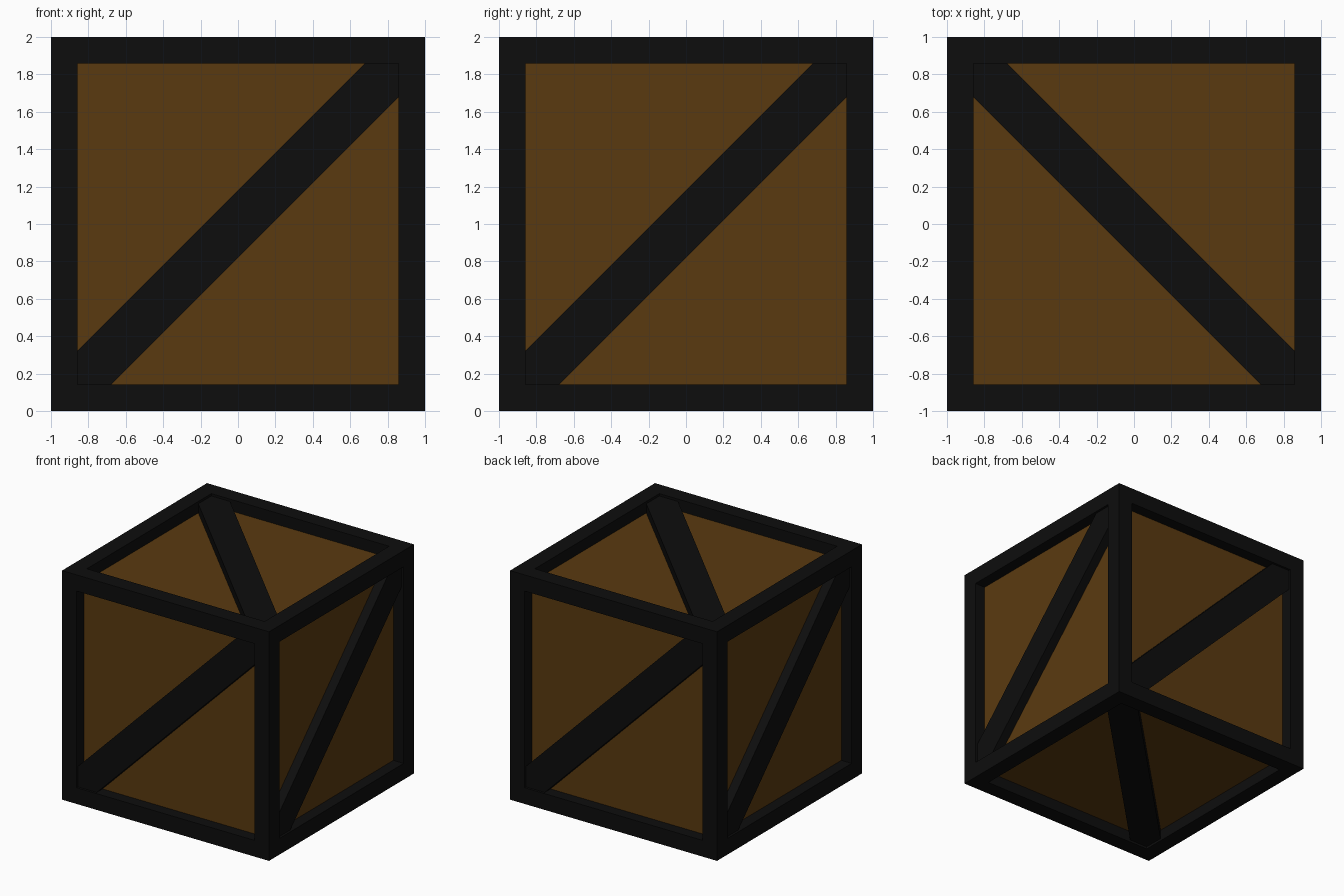
import bpy, bmesh
from mathutils import Vector, Matrix

cube = bpy.data.objects.get("Cube")
if cube:
    bpy.data.objects.remove(cube, do_unlink=True)

BEAM = 0.2          # frame beam width
RECESS = 0.1        # panel depth below the frame
BRACE_DROP = 0.02   # brace depth below the frame
BRACE_WIDTH = 0.255
CENTRE = Vector((0, 0, 1))
UP = Vector((0, 0, 1))


def material(name, rgb):
    m = bpy.data.materials.new(name)
    m.use_nodes = True
    m.diffuse_color = (*rgb, 1)
    bsdf = m.node_tree.nodes["Principled BSDF"]
    bsdf.inputs["Base Color"].default_value = (*rgb, 1)
    bsdf.inputs["Roughness"].default_value = 0.8
    return m


def add_object(name, bm, *mats):
    mesh = bpy.data.meshes.new(name)
    bm.to_mesh(mesh)
    bm.free()
    for m in mats:
        mesh.materials.append(m)
    ob = bpy.data.objects.new(name, mesh)
    bpy.context.collection.objects.link(ob)
    return ob


black = material("black_frame", (0.004, 0.004, 0.004))
brown = material("brown_wood", (0.102, 0.042, 0.005))

# Crate body: a cube with each side inset and sunk to leave a frame
bm = bmesh.new()
bmesh.ops.create_cube(bm, size=2, matrix=Matrix.Translation(CENTRE))
sides = bm.faces[:]
bmesh.ops.inset_individual(bm, faces=sides, thickness=BEAM)
panels = bmesh.ops.extrude_discrete_faces(bm, faces=sides)["faces"]
bm.normal_update()
for f in panels:
    f.material_index = 1
    bmesh.ops.translate(bm, verts=f.verts[:], vec=f.normal * -RECESS)
add_object("crate_body", bm, black, brown)


# Diagonal braces: one bar per side, with its ends buried in the frame
def brace(name, normal, along):
    along = along.normalized()
    across = normal.cross(along)
    thick = RECESS
    middle = CENTRE + normal * (1 - BRACE_DROP - thick / 2)
    turn = Matrix((along, across, normal)).transposed().to_4x4()
    size = Matrix.Diagonal((2.54, BRACE_WIDTH, thick, 1))
    bm = bmesh.new()
    bmesh.ops.create_cube(bm, size=1, matrix=Matrix.Translation(middle) @ turn @ size)
    add_object(name, bm, black)


for label, n in (("front", (0, -1, 0)), ("left", (1, 0, 0)),
                 ("back", (0, 1, 0)), ("right", (-1, 0, 0))):
    n = Vector(n)
    brace(label + "_brace", n, UP.cross(n) + UP)
brace("top_brace", UP, Vector((1, -1, 0)))
brace("bottom_brace", -UP, Vector((1, 1, 0)))
